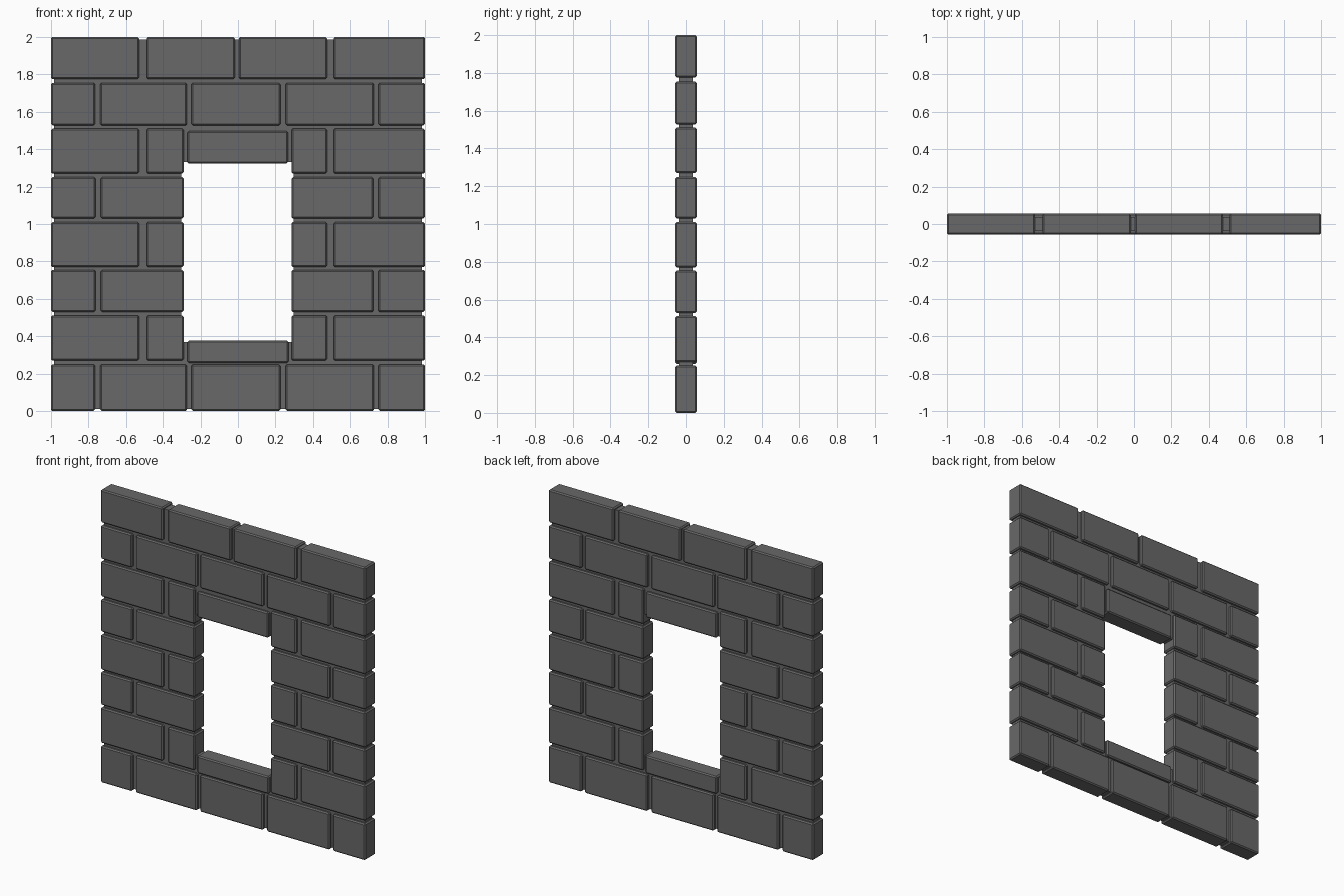
import bpy, bmesh

if "Cube" in bpy.data.objects:
    bpy.data.objects.remove(bpy.data.objects["Cube"])

stone = bpy.data.materials.new("dark_grey_stone")
stone.diffuse_color = (0.14, 0.14, 0.143, 1)
stone.use_nodes = True
stone.node_tree.nodes["Principled BSDF"].inputs["Base Color"].default_value = stone.diffuse_color

Y0, Y1 = -0.057, 0.057      # brick faces
CORE = 0.037                # half depth of the mortar


def add_object(name, bm):
    bmesh.ops.recalc_face_normals(bm, faces=bm.faces[:])
    mesh = bpy.data.meshes.new(name)
    bm.to_mesh(mesh)
    bm.free()
    mesh.materials.append(stone)
    obj = bpy.data.objects.new(name, mesh)
    bpy.context.collection.objects.link(obj)
    return obj


def brick(name, x0, x1, z0, z1):
    bm = bmesh.new()
    bmesh.ops.create_cube(bm, size=1)
    for v in bm.verts:
        v.co = (x1 if v.co.x > 0 else x0,
                Y1 if v.co.y > 0 else Y0,
                z1 if v.co.z > 0 else z0)
    obj = add_object(name, bm)
    bev = obj.modifiers.new("chipped_edge", "BEVEL")
    bev.width = 0.008
    bev.segments = 1


# Brick courses: heights and the two alternating layouts
courses = [(0.0, 0.25), (0.27, 0.512), (0.53, 0.755), (0.77, 1.01),
           (1.03, 1.25), (1.27, 1.51), (1.527, 1.755), (1.775, 2.0)]
even_full = [(-1, -0.765), (-0.737, -0.272), (-0.248, 0.226), (0.255, 0.728), (0.752, 1)]
odd_full = [(-1, -0.53), (-0.49, -0.017), (0.005, 0.475), (0.51, 1)]
even_window = [(-1, -0.762), (-0.734, -0.29), (0.285, 0.725), (0.75, 1)]
odd_window = [(-1, -0.53), (-0.49, -0.29), (0.285, 0.475), (0.51, 1)]

for row, (z0, z1) in enumerate(courses):
    if row in (0, 6):
        layout = even_full
    elif row == 7:
        layout = odd_full
    else:
        layout = odd_window if row % 2 else even_window
    for i, (x0, x1) in enumerate(layout):
        brick(f"brick_row{row}_{i}", x0, x1, z0, z1)

# Window lintel and sill
brick("window_lintel", -0.27, 0.266, 1.323, 1.497)
brick("window_sill", -0.27, 0.27, 0.258, 0.377)

# Recessed mortar: a rectangular frame with the window opening
bm = bmesh.new()


def ring(x0, x1, z0, z1):
    return [bm.verts.new((x, -CORE, z)) for x, z in
            ((x0, z0), (x1, z0), (x1, z1), (x0, z1))]


outer = ring(-0.985, 0.985, 0.012, 1.987)
inner = ring(-0.302, 0.297, 0.368, 1.332)
faces = [bm.faces.new((outer[i], outer[(i + 1) % 4], inner[(i + 1) % 4], inner[i]))
         for i in range(4)]
ext = bmesh.ops.extrude_face_region(bm, geom=faces, use_keep_orig=True)
for v in ext["geom"]:
    if isinstance(v, bmesh.types.BMVert):
        v.co.y = CORE
add_object("mortar_core", bm)
